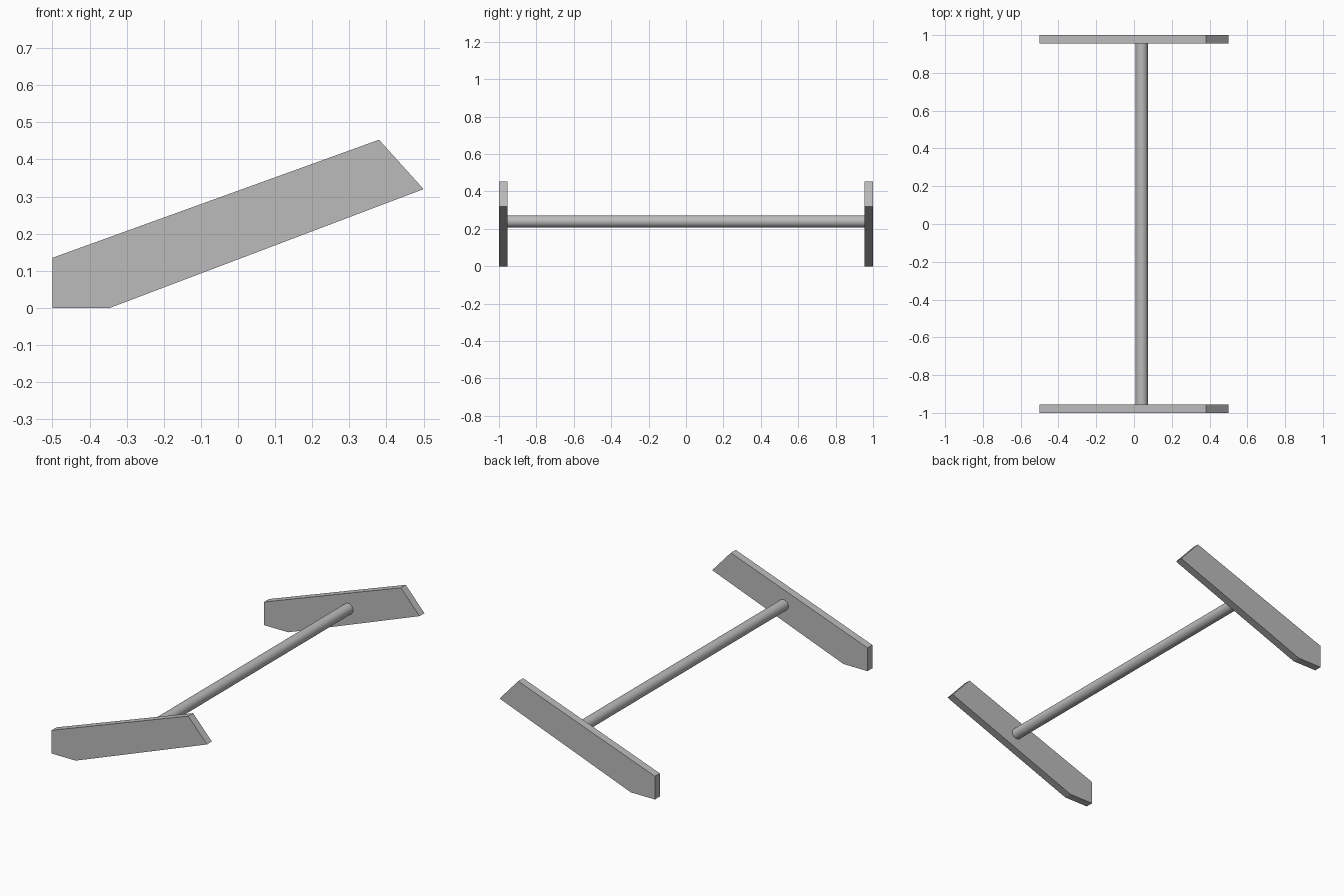
import bpy, bmesh, math

cube = bpy.data.objects.get("Cube")
if cube:
    bpy.data.objects.remove(cube, do_unlink=True)

HALF_LENGTH = 1.0
THICKNESS = 0.045

grey = bpy.data.materials.new("plain grey")
grey.use_nodes = True
colour = (0.5, 0.5, 0.5, 1)
grey.diffuse_color = colour
grey.node_tree.nodes["Principled BSDF"].inputs["Base Color"].default_value = colour

# Slanted side plate outline in x, z
OUTLINE = [(-0.5, 0), (-0.345, 0), (0.5, 0.32), (0.38, 0.453), (-0.5, 0.135)]


def side_plate(name, y):
    """Extrude the outline backwards from y by the plate thickness."""
    bm = bmesh.new()
    face = bm.faces.new([bm.verts.new((x, y, z)) for x, z in OUTLINE])
    extruded = bmesh.ops.extrude_face_region(bm, geom=[face])["geom"]
    verts = [v for v in extruded if isinstance(v, bmesh.types.BMVert)]
    bmesh.ops.translate(bm, verts=verts, vec=(0, THICKNESS, 0))
    bmesh.ops.recalc_face_normals(bm, faces=bm.faces)
    mesh = bpy.data.meshes.new(name)
    bm.to_mesh(mesh)
    bm.free()
    mesh.materials.append(grey)
    bpy.context.collection.objects.link(bpy.data.objects.new(name, mesh))


# Front and back plates
side_plate("front_plate", -HALF_LENGTH)
side_plate("back_plate", HALF_LENGTH - THICKNESS)

# Round crossbar joining the plates
bpy.ops.mesh.primitive_cylinder_add(
    vertices=32, radius=0.032, depth=2 * (HALF_LENGTH - THICKNESS),
    location=(0.041, 0, 0.24), rotation=(math.pi / 2, 0, 0))
bar = bpy.context.object
bar.name = "crossbar"
bar.data.materials.append(grey)
bpy.ops.object.shade_smooth_by_angle()
